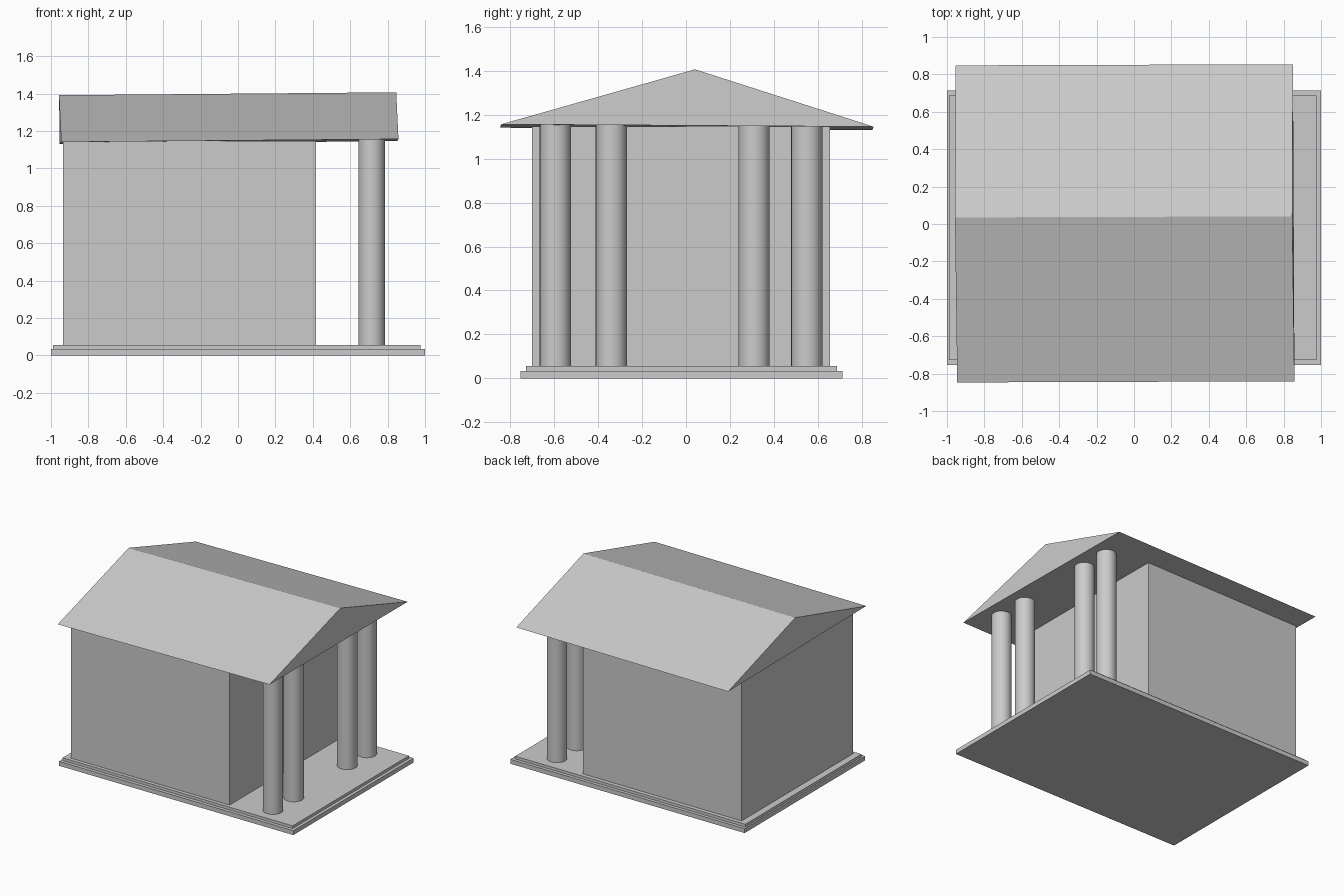
import bpy
import bmesh
from mathutils import Vector

if "Cube" in bpy.data.objects:
    bpy.data.objects.remove(bpy.data.objects["Cube"])


def box(name, lo, hi):
    lo, hi = Vector(lo), Vector(hi)
    bpy.ops.mesh.primitive_cube_add(size=1, location=(lo + hi) / 2)
    ob = bpy.context.object
    ob.name = name
    ob.scale = hi - lo
    bpy.ops.object.transform_apply(location=False, rotation=False, scale=True)
    return ob


def column(name, x, y, z0, z1, r):
    bpy.ops.mesh.primitive_cylinder_add(vertices=32, radius=r, depth=z1 - z0,
                                        location=(x, y, (z0 + z1) / 2))
    bpy.context.object.name = name
    bpy.ops.object.shade_smooth_by_angle()


# Two-stepped base
box("base_lower_step", (-1, -0.754, 0), (1, 0.713, 0.034))
box("base_upper_step", (-0.988, -0.728, 0.034), (0.976, 0.688, 0.055))

# Closed chamber
box("chamber", (-0.935, -0.70, 0.055), (0.418, 0.656, 1.146))

# Porch columns in two pairs
for i, y in enumerate((-0.595, -0.34, 0.31, 0.55)):
    column(f"porch_column_{i + 1}", 0.715, y, 0.055, 1.155, 0.071)

# Slightly tilted gable roof: triangle profile swept along a near-x direction
bm = bmesh.new()
profile = [(-0.945, -0.847, 1.141), (-0.953, 0.848, 1.130), (-0.957, 0.035, 1.391)]
end = bm.faces.new([bm.verts.new(p) for p in profile])
swept = bmesh.ops.extrude_face_region(bm, geom=[end], use_keep_orig=True)
bmesh.ops.translate(bm, vec=(1.803, 0.006, 0.0155),
                    verts=[v for v in swept["geom"] if isinstance(v, bmesh.types.BMVert)])
bmesh.ops.recalc_face_normals(bm, faces=bm.faces[:])
mesh = bpy.data.meshes.new("gable_roof")
bm.to_mesh(mesh)
bm.free()
bpy.context.collection.objects.link(bpy.data.objects.new("gable_roof", mesh))
